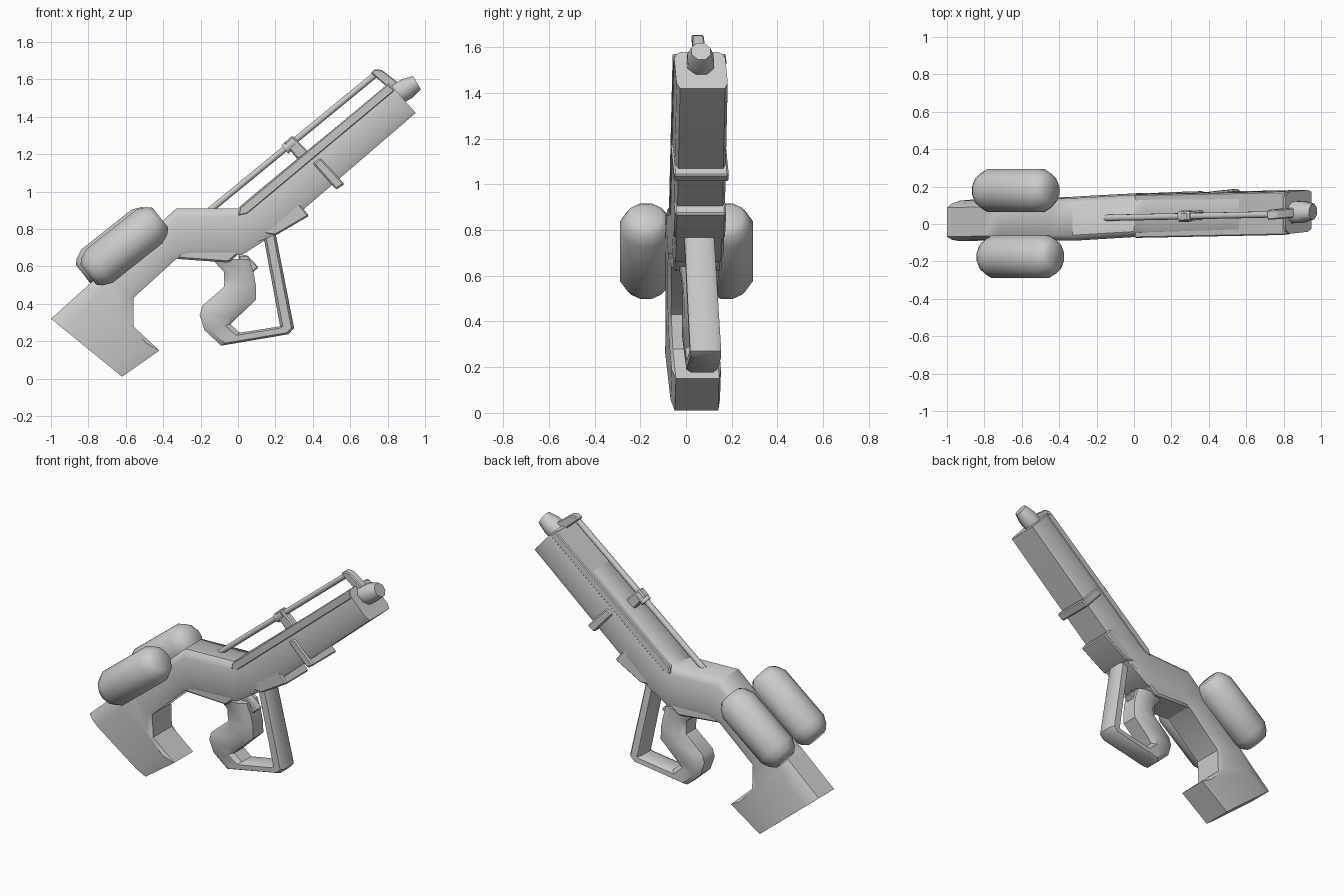
import bpy, bmesh, math
from mathutils import Vector

cube = bpy.data.objects.get("Cube")
if cube:
    bpy.data.objects.remove(cube, do_unlink=True)

grey = bpy.data.materials.new("plain_grey")
grey.use_nodes = True
grey.diffuse_color = (0.6, 0.6, 0.6, 1)
grey.node_tree.nodes["Principled BSDF"].inputs["Base Color"].default_value = (0.6, 0.6, 0.6, 1)


def lean(x, z):
    """Sideways offset of the centre plane, which is slightly skewed."""
    return 0.082 + 0.0575 * x - 0.045 * z


def finish(name, bm, skew=True, angle=40):
    if skew:
        for v in bm.verts:
            v.co.y += lean(v.co.x, v.co.z)
    bmesh.ops.recalc_face_normals(bm, faces=bm.faces)
    mesh = bpy.data.meshes.new(name)
    bm.to_mesh(mesh)
    bm.free()
    mesh.materials.append(grey)
    obj = bpy.data.objects.new(name, mesh)
    bpy.context.collection.objects.link(obj)
    bpy.ops.object.select_all(action="DESELECT")
    obj.select_set(True)
    bpy.context.view_layer.objects.active = obj
    bpy.ops.object.shade_smooth_by_angle(angle=math.radians(angle))
    return obj


def loft(name, stations, section, angle=40):
    """Skin stations (top x, z, bottom x, z, half width) with a section of (depth, width)."""
    bm = bmesh.new()
    rings = []
    loop = [(t, w) for t, w in section] + [(t, -w) for t, w in reversed(section)]
    for ax, az, bx, bz, half in stations:
        rings.append([bm.verts.new((ax + (bx - ax) * t, w * half, az + (bz - az) * t))
                      for t, w in loop])
    n = len(loop)
    for a, b in zip(rings, rings[1:]):
        for i in range(n):
            j = (i + 1) % n
            bm.faces.new((a[i], a[j], b[j], b[i]))
    bm.faces.new(rings[0])
    bm.faces.new(rings[-1])
    return finish(name, bm, angle=angle)


def plate(name, outline, half, bevel=0.0):
    """Extrude a side outline sideways."""
    bm = bmesh.new()
    face = bm.faces.new([bm.verts.new((x, -half, z)) for x, z in outline])
    ext = bmesh.ops.extrude_face_region(bm, geom=[face])
    for v in ext["geom"]:
        if isinstance(v, bmesh.types.BMVert):
            v.co.y = half
    if bevel:
        bmesh.ops.bevel(bm, geom=bm.edges[:], offset=bevel, segments=1, affect="EDGES")
    return finish(name, bm, angle=30)


def turned(name, start, end, profile, sides, y=0.0, skew=True, angle=50):
    """Spin a profile of (fraction, radius) about the line from start to end."""
    a, b = (Vector((p[0], y, p[1])) for p in (start, end))
    axis = (b - a).normalized()
    side = Vector((0, 1, 0))
    up = axis.cross(side)
    bm = bmesh.new()
    rings = []
    for f, r in profile:
        ring = []
        for i in range(sides):
            ang = 2 * math.pi * (i + 0.5) / sides
            ring.append(bm.verts.new(a.lerp(b, f) + r * (math.cos(ang) * side + math.sin(ang) * up)))
        rings.append(ring)
    for p, q in zip(rings, rings[1:]):
        for i in range(sides):
            j = (i + 1) % sides
            bm.faces.new((p[i], p[j], q[j], q[i]))
    bm.faces.new(rings[0])
    bm.faces.new(rings[-1])
    return finish(name, bm, skew, angle)


# Stock, receiver and barrel in one skin
body_section = [(0, 0.72), (0.07, 0.9), (0.18, 1), (0.85, 1), (1, 0.88)]
loft("body", [
    (-1, 0.32, -0.62, 0.01, 0.108),
    (-0.9, 0.41, -0.42, 0.15, 0.108),
    (-0.8, 0.5, -0.56, 0.28, 0.108),
    (-0.72, 0.57, -0.56, 0.43, 0.108),
    (-0.45, 0.8, -0.33, 0.64, 0.112),
    (-0.33, 0.91, -0.25, 0.66, 0.114),
    (0, 0.91, 0.02, 0.66, 0.113),
    (0.08, 0.98, 0.2, 0.775, 0.112),
    (0.81, 1.58, 0.95, 1.42, 0.112)], body_section)

# Cover along the barrel top with a small overhang at each side
plate("barrel_cover", [(0.0, 0.87), (0.05, 0.88), (0.84, 1.54), (0.8, 1.575), (0.01, 0.915)], 0.116, 0.006)

# Underside mounts
plate("barrel_collar", [(0.44, 1.18), (0.57, 1.04), (0.525, 1.01), (0.4, 1.15)], 0.12, 0.008)
plate("fore_wedge", [(0.3, 0.97), (0.38, 0.87), (0.2, 0.765), (0.1, 0.78)], 0.112, 0.008)
plate("trigger_housing", [(-0.33, 0.64), (-0.05, 0.62), (0.03, 0.69), (0.15, 0.74),
                          (0.2, 0.82), (-0.28, 0.72)], 0.105, 0.01)
plate("trigger", [(0, 0.66), (0.05, 0.66), (0.11, 0.595), (0.075, 0.565), (0.02, 0.6)], 0.03, 0.006)

# Hand guard bar running into the grip
grip_section = [(0, 0.7), (0.2, 1), (0.8, 1), (1, 0.7)]
loft("guard_and_grip", [
    (0.19, 0.83, 0.1, 0.8, 0.062),
    (0.2, 0.78, 0.14, 0.74, 0.065),
    (0.3, 0.27, 0.225, 0.28, 0.068),
    (0.27, 0.237, 0.21, 0.277, 0.068),
    (-0.09, 0.176, 0.01, 0.245, 0.068),
    (-0.18, 0.26, -0.04, 0.29, 0.07),
    (-0.205, 0.34, 0.0, 0.33, 0.075),
    (-0.19, 0.39, 0.095, 0.42, 0.075),
    (-0.075, 0.49, 0.095, 0.5, 0.072),
    (-0.075, 0.57, 0.085, 0.56, 0.072),
    (-0.14, 0.64, 0.06, 0.64, 0.08)], grip_section)

# Twin canisters beside the stock
pod_profile = [(0, 0.07), (0.05, 0.095), (0.15, 0.118), (0.85, 0.118), (0.95, 0.095), (1, 0.07)]
for name, y, dx in (("right_canister", -0.175, 0), ("left_canister", 0.179, -0.025)):
    turned(name, (-0.8 + dx, 0.555), (-0.415 + dx, 0.86), pod_profile, 12, y, skew=False)

# Thin tube above the barrel with its clamp and front support
turned("upper_tube", (-0.15, 0.9), (0.74, 1.63), [(0, 0.018), (1, 0.018)], 8)
plate("tube_clamp", [(0.245, 1.26), (0.29, 1.3), (0.38, 1.21), (0.32, 1.17)], 0.025, 0.008)
turned("clamp_ring", (0.25, 1.225), (0.3, 1.266), [(0, 0.032), (1, 0.032)], 8)
plate("tube_support", [(0.71, 1.635), (0.73, 1.655), (0.77, 1.65), (0.86, 1.58), (0.83, 1.53)], 0.026, 0.006)

# Nozzle at the muzzle
turned("nozzle", (0.8, 1.49), (0.957, 1.582),
       [(0, 0.05), (0.2, 0.062), (0.65, 0.062), (1, 0.045)], 8)
